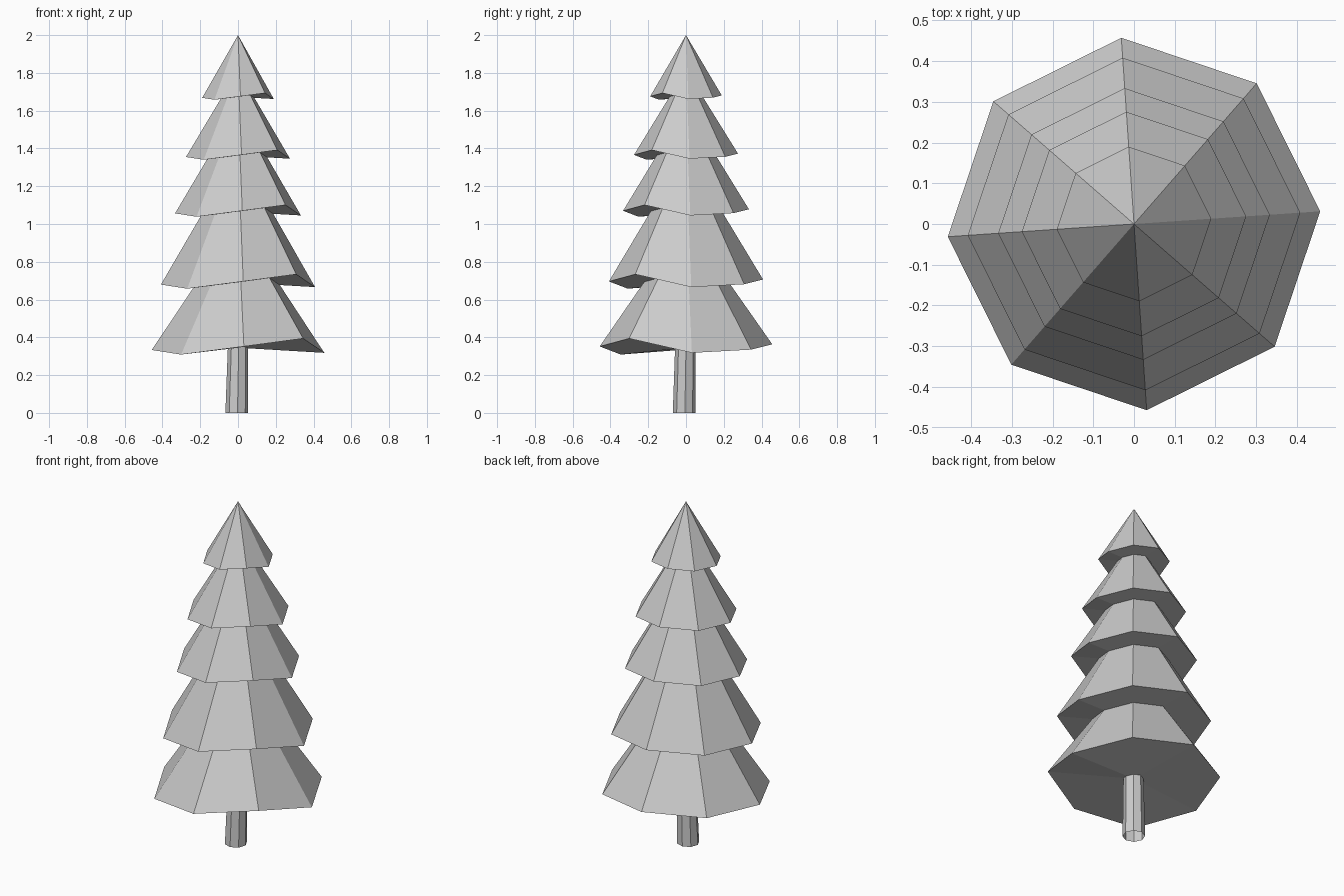
import bpy, bmesh
from math import radians, sin, cos

if "Cube" in bpy.data.objects:
    bpy.data.objects.remove(bpy.data.objects["Cube"])

SIDES = 8
TURN = radians(3.9)
# uneven hem: height offset per corner at unit radius
HEM = [-0.059, -0.022, 0.039, 0.013, -0.026, -0.079, 0.015, 0.107]


def ring(bm, r, z, cx=0, cy=0, uneven=1.0):
    pts = []
    for k in range(SIDES):
        a = TURN + radians(360 / SIDES) * k
        pts.append(bm.verts.new((cx + r * cos(a), cy + r * sin(a), z + HEM[k] * r * uneven)))
    return pts


def bridge(bm, a, b):
    for k in range(SIDES):
        j = (k + 1) % SIDES
        bm.faces.new((a[k], a[j], b[j], b[k]))


def fan(bm, pts, z):
    tip = bm.verts.new((0, 0, z))
    for k in range(SIDES):
        bm.faces.new((pts[k], pts[(k + 1) % SIDES], tip))


def finish(bm, name):
    bmesh.ops.recalc_face_normals(bm, faces=bm.faces)
    me = bpy.data.meshes.new(name)
    bm.to_mesh(me)
    bm.free()
    bpy.context.collection.objects.link(bpy.data.objects.new(name, me))


# foliage: stacked skirts as one stepped surface (outer hem, then inner top)
profile = [(0.458, 0.345), (0.222, 0.69), (0.409, 0.69), (0.187, 1.065),
           (0.334, 1.065), (0.155, 1.362), (0.276, 1.362), (0.087, 1.673),
           (0.19, 1.673)]
bm = bmesh.new()
rings = [ring(bm, r, z) for r, z in profile]
for lower, upper in zip(rings, rings[1:]):
    bridge(bm, lower, upper)
fan(bm, rings[-1], 2.0)
fan(bm, rings[0], 0.345)
finish(bm, "foliage")

# trunk: slightly leaning, open at the foot
bm = bmesh.new()
foot = ring(bm, 0.06, 0, -0.007, -0.01, 0)
top = ring(bm, 0.054, 0.345, 0, -0.004)
bridge(bm, foot, top)
finish(bm, "trunk")
